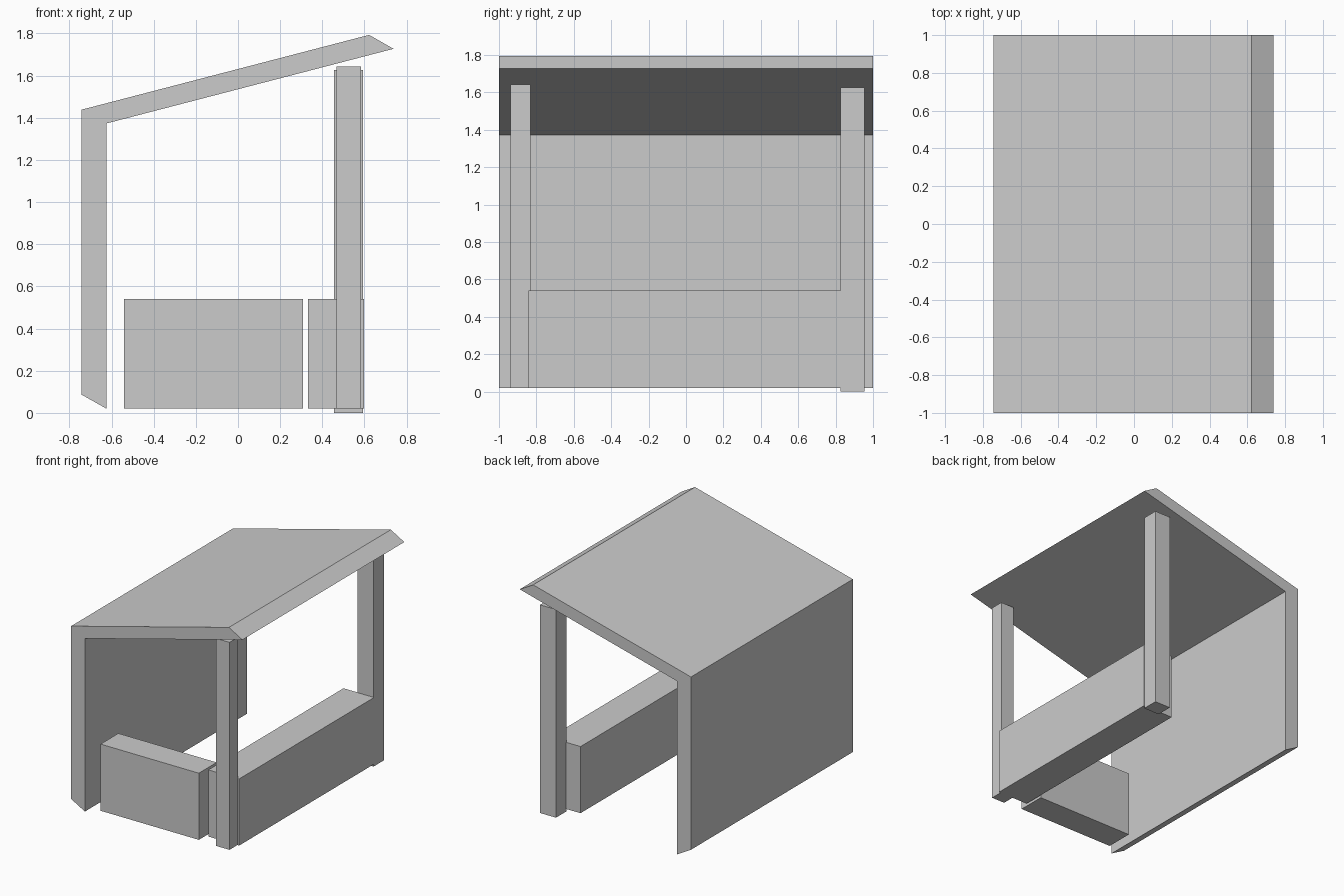
import bpy
import bmesh

if "Cube" in bpy.data.objects:
    bpy.data.objects.remove(bpy.data.objects["Cube"])


def extrude_profile(name, profile, y0, y1):
    """Extrude a closed XZ profile along y."""
    bm = bmesh.new()
    face = bm.faces.new([bm.verts.new((x, y0, z)) for x, z in profile])
    ext = bmesh.ops.extrude_face_region(bm, geom=[face])["geom"]
    bmesh.ops.translate(bm, vec=(0, y1 - y0, 0),
                        verts=[v for v in ext if isinstance(v, bmesh.types.BMVert)])
    bmesh.ops.recalc_face_normals(bm, faces=bm.faces)
    mesh = bpy.data.meshes.new(name)
    bm.to_mesh(mesh)
    bm.free()
    obj = bpy.data.objects.new(name, mesh)
    bpy.context.collection.objects.link(obj)
    return obj


def box(name, x, y, z):
    """Box given by its (min, max) range on each axis."""
    profile = [(x[0], z[0]), (x[1], z[0]), (x[1], z[1]), (x[0], z[1])]
    return extrude_profile(name, profile, *y)


# Rear wall and sloping roof as one bent panel with bevelled ends
extrude_profile("wall_and_roof",
                [(-0.743, 0.087), (-0.624, 0.02), (-0.624, 1.373),
                 (0.738, 1.727), (0.622, 1.793), (-0.743, 1.438)], -1, 1)

# Roof posts
box("front_post", (0.468, 0.583), (-0.938, -0.832), (0.02, 1.642))
box("back_post", (0.456, 0.594), (0.826, 0.955), (0.0, 1.627))

# Low walls: long counter and the single side panel
box("long_low_wall", (0.332, 0.598), (-0.841, 0.829), (0.02, 0.541))
box("side_low_wall", (-0.541, 0.309), (-0.925, -0.705), (0.02, 0.541))
